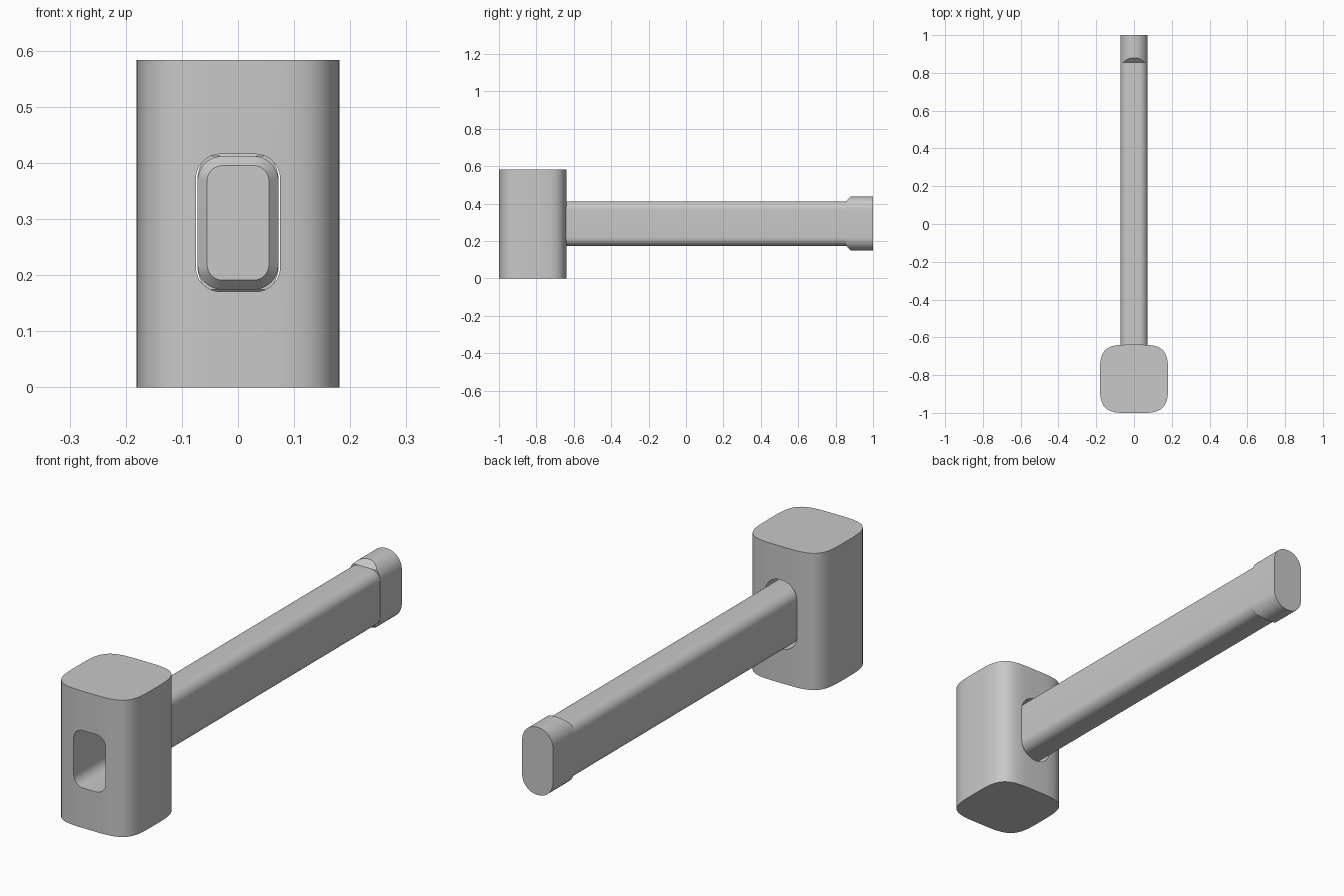
import bpy, bmesh, math
from mathutils import Vector

old = bpy.data.objects.get("Cube")
if old:
    bpy.data.objects.remove(old, do_unlink=True)

MID_Z = 0.293
HEAD_Y = -0.82
HEAD_HALF = 0.181
HEAD_HEIGHT = 0.583

grey = bpy.data.materials.new("plain grey")
grey.use_nodes = True
grey.diffuse_color = (0.58, 0.58, 0.58, 1)
grey.node_tree.nodes["Principled BSDF"].inputs["Base Color"].default_value = grey.diffuse_color


def rounded_rect(w, h, r, steps=12):
    """Outline of a rounded rectangle with half sizes w and h."""
    pts = []
    for i, (sx, sy) in enumerate([(1, 1), (-1, 1), (-1, -1), (1, -1)]):
        for k in range(steps + 1):
            a = (i + k / steps) * math.pi / 2
            pts.append((sx * (w - r) + r * math.cos(a), sy * (h - r) + r * math.sin(a)))
    return pts


def superellipse(half, power=4, count=96):
    pts = []
    for k in range(count):
        c, s = math.cos(k * math.tau / count), math.sin(k * math.tau / count)
        d = (abs(c) ** power + abs(s) ** power) ** (-1 / power)
        pts.append((half * d * c, half * d * s))
    return pts


def loft(name, rings, bevel_planes=()):
    """Skin closed rings of 3D points, cap the ends, then slice by planes."""
    bm = bmesh.new()
    loops = [[bm.verts.new(p) for p in ring] for ring in rings]
    n = len(loops[0])
    for a, b in zip(loops, loops[1:]):
        for i in range(n):
            j = (i + 1) % n
            bm.faces.new((a[i], a[j], b[j], b[i]))
    bm.faces.new(loops[0][::-1])
    bm.faces.new(loops[-1])
    for co, normal in bevel_planes:
        cut = bmesh.ops.bisect_plane(bm, geom=bm.verts[:] + bm.edges[:] + bm.faces[:],
                                     plane_co=co, plane_no=normal, clear_outer=True)
        edges = [e for e in cut["geom_cut"] if isinstance(e, bmesh.types.BMEdge)]
        bmesh.ops.holes_fill(bm, edges=edges)
    bmesh.ops.recalc_face_normals(bm, faces=bm.faces[:])
    mesh = bpy.data.meshes.new(name)
    bm.to_mesh(mesh)
    bm.free()
    obj = bpy.data.objects.new(name, mesh)
    bpy.context.scene.collection.objects.link(obj)
    mesh.materials.append(grey)
    return obj


def bar(name, sections, planes=()):
    """Bar along y from (y, half width, half height, corner radius) sections."""
    return loft(name, [[(x, y, MID_Z + z) for x, z in rounded_rect(w, h, r)]
                       for y, w, h, r in sections], planes)


def flared_bar(name, y0, y1, grow=0.0):
    """Tall oval bar whose front end has sloped top and bottom."""
    w, h = 0.0725 + grow, 0.144 + grow
    planes = [(Vector((0, y0, MID_Z + s * (h - 0.025))), Vector((0, -1, s)).normalized())
              for s in (1, -1)]
    return bar(name, [(y0, w, h, w - 0.003), (y1, w, h, w - 0.003)], planes)


def combine(target, tool, operation):
    """Bake a boolean into the target and discard the tool."""
    mod = target.modifiers.new("join", "BOOLEAN")
    mod.operation, mod.object, mod.solver = operation, tool, "EXACT"
    bpy.context.view_layer.update()
    deps = bpy.context.evaluated_depsgraph_get()
    mesh = bpy.data.meshes.new_from_object(target.evaluated_get(deps))
    target.modifiers.clear()
    target.data = mesh
    bpy.data.objects.remove(tool, do_unlink=True)


def smooth(obj):
    bpy.ops.object.select_all(action="DESELECT")
    obj.select_set(True)
    bpy.context.view_layer.objects.active = obj
    bpy.ops.object.shade_smooth_by_angle(angle=math.radians(25))


# Head: soft square block with an eye, widened at the back
section = superellipse(HEAD_HALF)
head = loft("hammer_head", [[(x, HEAD_Y + y, z) for x, y in section]
                            for z in (0, HEAD_HEIGHT)])
combine(head, bar("eye_cutter", [(-1.1, 0.075, 0.1225, 0.044),
                                 (-0.5, 0.075, 0.1225, 0.044)]), "DIFFERENCE")
combine(head, flared_bar("socket_cutter", -0.79, -0.5, 0.003), "DIFFERENCE")
smooth(head)

# Handle: rounded bar with a chamfered tip inside the eye and a flared end
handle = bar("handle", [(-0.79, 0.055, 0.102, 0.027),
                        (-0.772, 0.072, 0.119, 0.044),
                        (0.97, 0.072, 0.119, 0.044)])
combine(handle, flared_bar("handle_end", 0.855, 1.0), "UNION")
smooth(handle)
